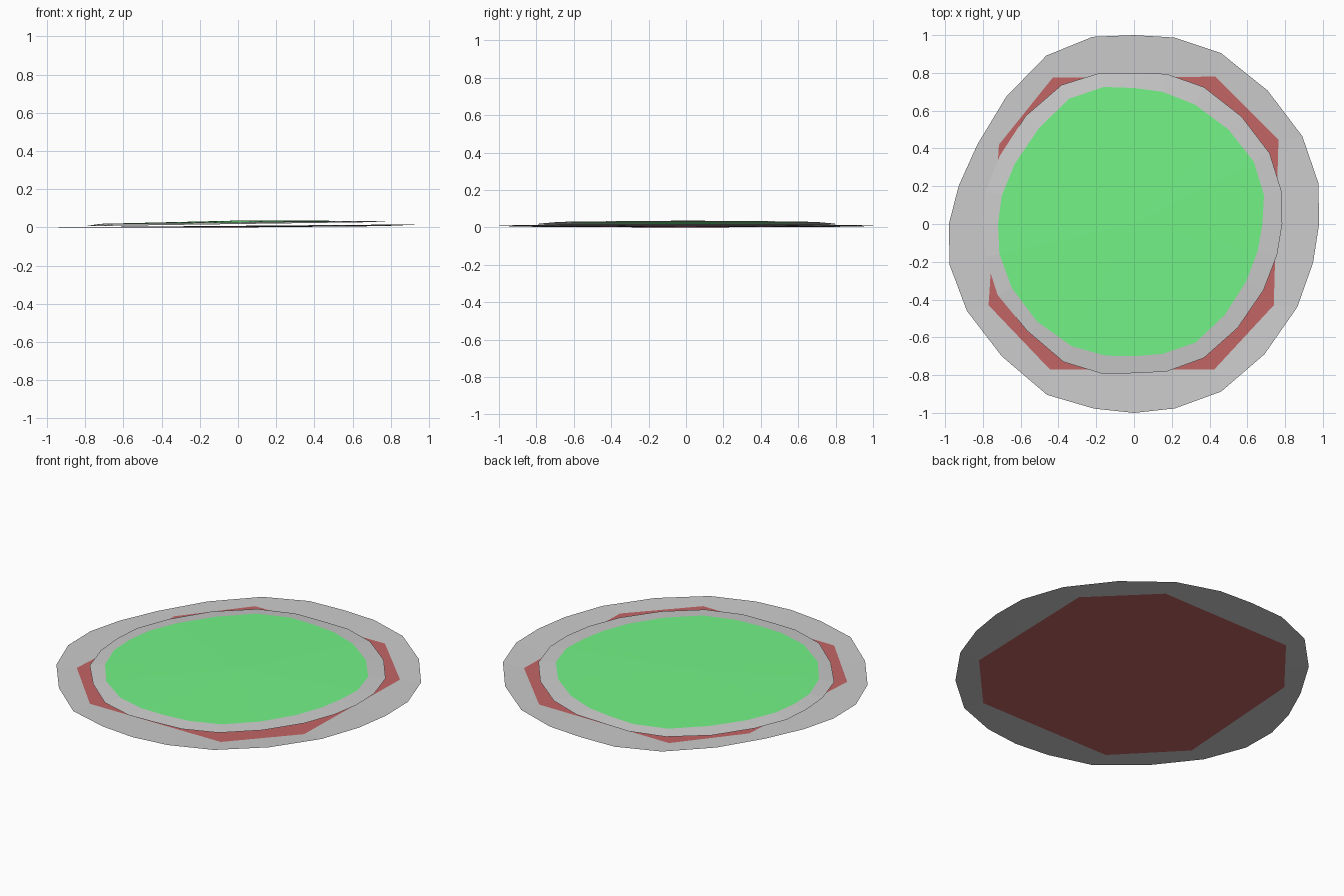
import bpy
from math import sin, cos, radians
from mathutils import Vector

if "Cube" in bpy.data.objects:
    bpy.data.objects.remove(bpy.data.objects["Cube"])

# hand-cut 24-sided outlines: shared angles per quadrant, one radius per corner
ANGLES = [q * 90 + a for q in range(4) for a in (0, 12.5, 27.5, 45, 63, 77.8)]
N = len(ANGLES)
RIM = [.98, 1, 1.005, 1, 1.015, 1.01, 1, 1.015, 1.005, .955, .93, .95,
       .98, 1, .997, .99, 1.015, 1.0, 1.0, 1, 1, .976, .97, .97]
DISC = [.785, .80, .81, .805, .814, .813, .80, .82, .83, .81, .797, .805,
        .80, .805, .814, .80, .82, .81, .79, .80, .80, .777, .77, .775]
LAWN = [.68, .705, .715, .707, .71, .716, .72, .743, .747, .714, .707, .716,
        .72, .73, .73, .728, .726, .713, .70, .704, .707, .68, .667, .67]


def outline(radii, base, tilt):
    """Closed loop at height base, tilted upward towards +x."""
    return [Vector((r * cos(radians(a)), r * sin(radians(a)), base + tilt * r * cos(radians(a))))
            for r, a in zip(radii, ANGLES)]


def make(name, verts, faces, colour=None):
    me = bpy.data.meshes.new(name)
    me.from_pydata([tuple(v) for v in verts], [], faces)
    ob = bpy.data.objects.new(name, me)
    bpy.context.collection.objects.link(ob)
    if colour:
        mat = bpy.data.materials.new(name + "_colour")
        mat.diffuse_color = (*colour, 1)
        mat.use_nodes = True
        mat.node_tree.nodes["Principled BSDF"].inputs["Base Color"].default_value = mat.diffuse_color
        me.materials.append(mat)
    return ob


def band(name, inner, outer):
    faces = [(i, N + i, N + (i + 1) % N, (i + 1) % N) for i in range(N)]
    return make(name, inner + outer, faces)


def cap(name, loop, centre_z, colour):
    faces = [(i, (i + 1) % len(loop), len(loop)) for i in range(len(loop))]
    return make(name, loop + [Vector((0, 0, centre_z))], faces, colour)


# eight-sided base plate corners, keyed by the rim corner they line up with
corners = {2: (.765, .445), 4: (.43, .78), 8: (-.43, .775), 10: (-.715, .42),
           14: (-.77, -.43), 16: (-.445, -.77), 20: (.425, -.77), 22: (.74, -.43)}
keys = sorted(corners)
opening = [None] * N
for k, nxt in zip(keys, keys[1:] + [keys[0] + N]):
    a, b = Vector(corners[k]), Vector(corners[nxt % N])
    for i in range(k, nxt):
        p = a.lerp(b, (i - k) / (nxt - k))
        opening[i % N] = Vector((p.x, p.y, .004 + .004 * p.x))

# outer rim and base plate
band("outer_ring", opening, outline(RIM, .0085, .008))
cap("base_plate", opening, 0, (.55, .13, .13))

# raised inner kerb and domed lawn
kerb, lawn = outline(DISC, .018, .014), outline(LAWN, .027, .011)
band("inner_kerb", lawn, kerb)
cap("lawn", lawn, .036, (.17, .9, .24))
